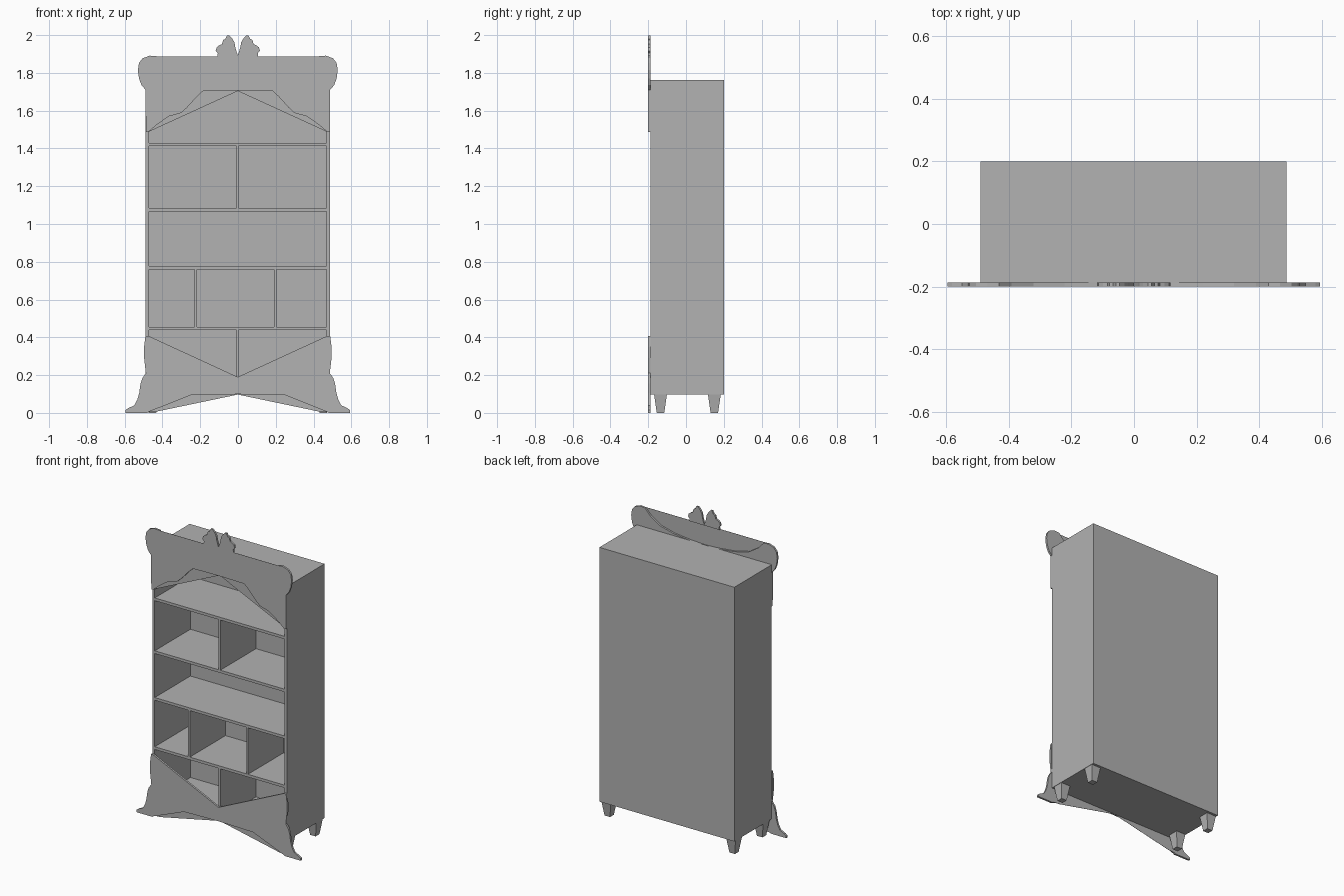
import bpy, bmesh

if "Cube" in bpy.data.objects:
    bpy.data.objects.remove(bpy.data.objects["Cube"])

CX = -0.001          # symmetry line of the piece
FRONT, FACE = -0.2, -0.187   # plate front, carcass front
BACK = 0.2

# dark grey finish
grey = bpy.data.materials.new("dark_grey")
grey.diffuse_color = (0.445, 0.445, 0.445, 1)
grey.use_nodes = True
grey.node_tree.nodes["Principled BSDF"].inputs["Base Color"].default_value = grey.diffuse_color


def finish(name, bm):
    bmesh.ops.recalc_face_normals(bm, faces=bm.faces[:])
    mesh = bpy.data.meshes.new(name)
    bm.to_mesh(mesh)
    bm.free()
    mesh.materials.append(grey)
    ob = bpy.data.objects.new(name, mesh)
    bpy.context.collection.objects.link(ob)
    return ob


def box(name, x0, x1, y0, y1, z0, z1, taper=1.0):
    """Box between limits; taper scales the bottom face."""
    bm = bmesh.new()
    bmesh.ops.create_cube(bm, size=1)
    for v in bm.verts:
        k = taper if v.co.z < 0 else 1.0
        v.co = ((x0 + x1) / 2 + v.co.x * k * (x1 - x0),
                (y0 + y1) / 2 + v.co.y * k * (y1 - y0),
                (z0 + z1) / 2 + v.co.z * (z1 - z0))
    return finish(name, bm)


def plate(name, half, y0, y1):
    """Left half outline (from x=0 round to x=0), mirrored and extruded in y."""
    pts = half + [(-x, z) for x, z in reversed(half) if x != 0]
    bm = bmesh.new()
    face = bm.faces.new([bm.verts.new((CX + x, y0, z)) for x, z in pts])
    ext = bmesh.ops.extrude_face_region(bm, geom=[face], use_keep_orig=True)
    for g in ext["geom"]:
        if isinstance(g, bmesh.types.BMVert):
            g.co.y = y1
    big = [f for f in bm.faces if len(f.verts) > 4]
    bmesh.ops.triangulate(bm, faces=big)
    return finish(name, bm)


# carcass
XL, XR, T, Z0, Z1 = -0.490, 0.487, 0.018, 0.098, 1.762
box("side_left", XL, XL + T, FACE, BACK, Z0, Z1)
box("side_right", XR - T, XR, FACE, BACK, Z0, Z1)
box("back_panel", XL + T, XR - T, BACK - T, BACK, Z0, Z1)
box("bottom_board", XL + T, XR - T, FACE, BACK - T, Z0, Z0 + 0.016)
box("top_board", XL + T, XR - T, FACE, BACK - T, Z1 - 0.016, Z1)

# shelves
for i, z in enumerate((0.447, 0.769, 1.075, 1.421)):
    box(f"shelf_{i + 1}", XL + T, XR - T, FACE, BACK - T, z - 0.009, z + 0.009)

# upright dividers: x centre, bottom, top
for i, (x, z0, z1) in enumerate(((-0.003, 0.114, 0.438), (-0.224, 0.456, 0.76),
                                 (0.197, 0.456, 0.76), (-0.003, 1.084, 1.412))):
    box(f"divider_{i + 1}", x - 0.006, x + 0.006, FACE, BACK - T, z0, z1)

# tapered feet
for side in (-1, 1):
    for label, y in (("front", -0.135), ("back", 0.15)):
        x = CX + side * 0.452
        box(f"{label}_foot_{'left' if side < 0 else 'right'}",
            x - 0.034, x + 0.034, y - 0.034, y + 0.034, 0.0, Z0, taper=0.58)

# crown plate: arched underside, rounded ears, scalloped back of the top edge
arch = [(0, 1.706), (-0.185, 1.703), (-0.215, 1.676), (-0.243, 1.645), (-0.27, 1.615),
        (-0.30, 1.588), (-0.365, 1.57), (-0.43, 1.525), (-0.474, 1.487)]
ear = [(-0.487, 1.487), (-0.488, 1.71), (-0.51, 1.735), (-0.523, 1.77), (-0.529, 1.815),
       (-0.523, 1.853), (-0.503, 1.878), (-0.466, 1.891)]
scallop = [(-0.43, 1.888), (-0.39, 1.845), (-0.32, 1.80), (-0.22, 1.775), (-0.10, 1.762),
           (0, 1.757)]
plate("crown_plate", arch + ear + scallop, FRONT, FACE)
plate("crown_front_skin", scallop[::-1] + [(0, 1.888)], FRONT, FRONT + 0.001)
plate("crown_back_skin", [(0, 1.704), (-0.474, 1.487)] + arch[-2::-1], FACE - 0.001, FACE)

# leaf ornament: two leaves beside a narrow notch
leaf = [(0, 1.888), (-0.094, 1.888), (-0.108, 1.888), (-0.106, 1.905), (-0.117, 1.917),
        (-0.112, 1.935), (-0.098, 1.946), (-0.084, 1.952), (-0.077, 1.975), (-0.066, 1.979),
        (-0.057, 1.998), (-0.045, 1.998), (-0.03, 1.982), (-0.018, 1.962), (-0.013, 1.935),
        (-0.006, 1.91), (0, 1.893)]
plate("crown_leaves", leaf, FRONT, FACE)

# base plate: V-shaped top, curved sides, flared toes
under = [(-0.474, 0.005), (-0.40, 0.034), (-0.25, 0.094), (0, 0.099)]
base = [(0, 0.19), (-0.474, 0.408), (-0.489, 0.408), (-0.496, 0.35), (-0.496, 0.29),
        (-0.487, 0.21), (-0.505, 0.185), (-0.515, 0.155), (-0.522, 0.105), (-0.532, 0.07),
        (-0.548, 0.04), (-0.58, 0.025), (-0.594, 0.015), (-0.594, 0.0)]
plate("base_plate", base + [(-0.48, 0.0)] + under, FRONT, FACE)
plate("base_back_skin", [(0, 0.097), (-0.43, 0.007)] + under, FACE - 0.001, FACE)
